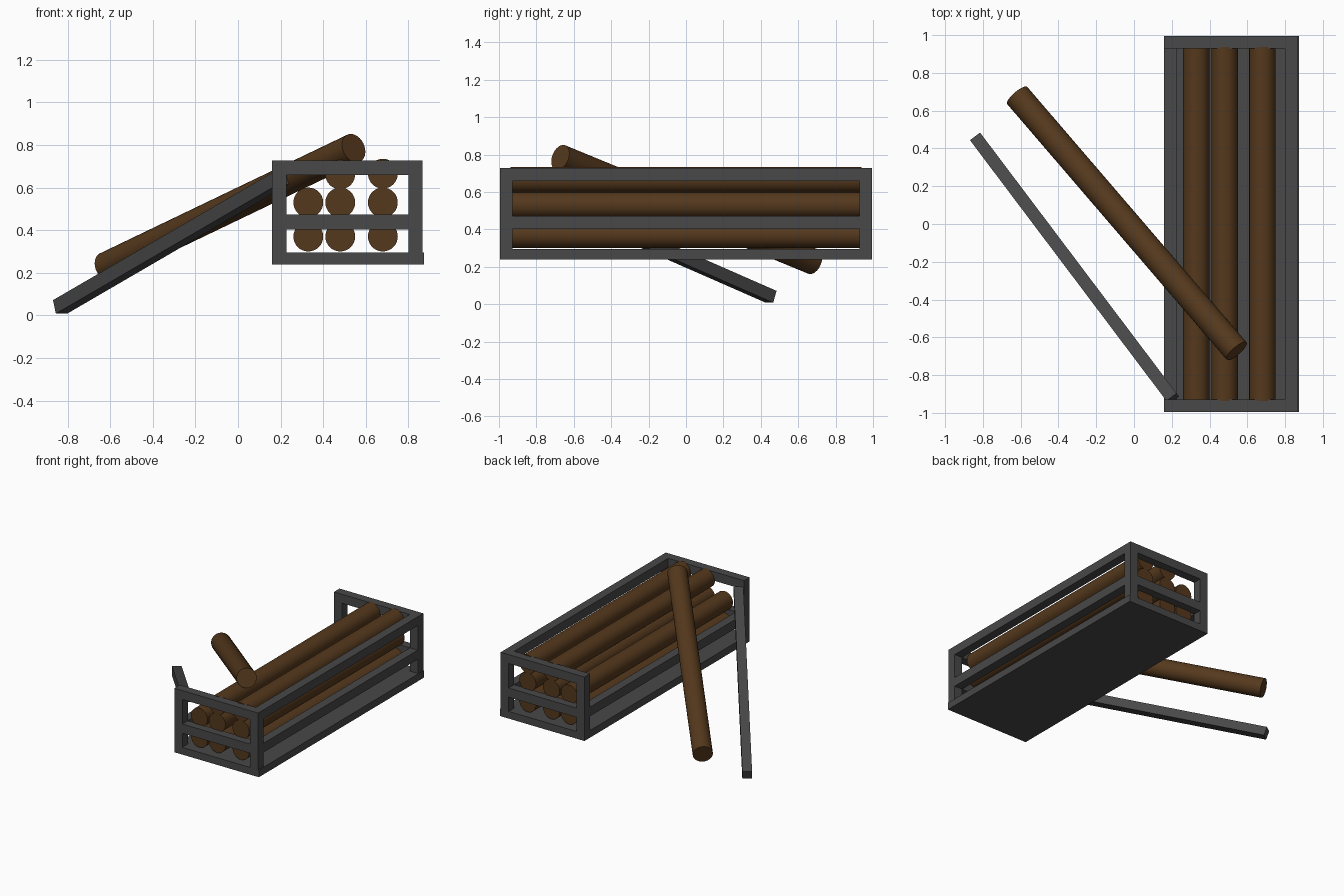
import bpy, math
from mathutils import Vector

if "Cube" in bpy.data.objects:
    bpy.data.objects.remove(bpy.data.objects["Cube"])


def material(name, color):
    m = bpy.data.materials.new(name)
    m.diffuse_color = (*color, 1)
    m.use_nodes = True
    m.node_tree.nodes["Principled BSDF"].inputs["Base Color"].default_value = m.diffuse_color
    return m


FRAME = material("dark_frame", (0.065, 0.065, 0.065))
WOOD = material("brown_wood", (0.09, 0.04, 0.012))


def box(name, lo, hi):
    lo, hi = Vector(lo), Vector(hi)
    bpy.ops.mesh.primitive_cube_add(size=1, location=(lo + hi) / 2)
    o = bpy.context.object
    o.name = name
    o.scale = hi - lo
    o.data.materials.append(FRAME)
    return o


def align(o, a, b):
    o.location = (a + b) / 2
    o.rotation_mode = 'QUATERNION'
    o.rotation_quaternion = (b - a).to_track_quat('Z', 'Y')


def log(name, a, b, r=0.07):
    a, b = Vector(a), Vector(b)
    bpy.ops.mesh.primitive_cylinder_add(vertices=32, radius=r, depth=(b - a).length)
    o = bpy.context.object
    o.name = name
    align(o, a, b)
    o.data.materials.append(WOOD)
    bpy.ops.object.shade_smooth_by_angle(angle=math.radians(40))


X0, X1, Y, T = 0.16, 0.867, 0.995, 0.067
MID, TOP = (0.403, 0.473), (0.66, 0.728)

# Solid floor
box("floor", (X0, -Y, 0.24), (X1 + 0.006, Y, 0.295))

# Corner posts and end rails
for end, s in (("front", -1), ("back", 1)):
    ya, yb = sorted((s * Y, s * (Y - T)))
    for side, x in (("left", X0), ("right", X1 - T)):
        box(f"{end}_{side}_post", (x, ya, 0.295), (x + T, yb, TOP[1]))
    for level, (za, zb) in (("middle", MID), ("top", TOP)):
        box(f"{end}_{level}_rail", (X0 + T, ya, za), (X1 - T, yb, zb))

# Long side rails; the left top one has fallen off
for side, level, x, z in (("left", "middle", X0, MID),
                          ("right", "middle", X1 - T, MID),
                          ("right", "top", X1 - T, TOP)):
    box(f"{side}_{level}_rail", (x, -Y + T, z[0]), (x + T, Y - T, z[1]))

# Fallen rail leaning on the front left post
a, b = Vector((-0.835, 0.455, 0.04)), Vector((0.205, -0.925, 0.645))
rail = box("fallen_rail", (-T / 2, -T / 2, 0), (T / 2, T / 2, (b - a).length))
align(rail, a, b)

# Stacked logs
for col, (x, heights) in enumerate(((0.33, (0.37, 0.53)),
                                    (0.48, (0.37, 0.53, 0.662)),
                                    (0.68, (0.37, 0.53, 0.665)))):
    for row, z in enumerate(heights):
        log(f"log_{col}_{row}", (x, -0.937, z), (x, 0.937, z))

# Loose log sliding out over the open side
log("loose_log", (-0.618, 0.68, 0.228), (0.543, -0.672, 0.785))
